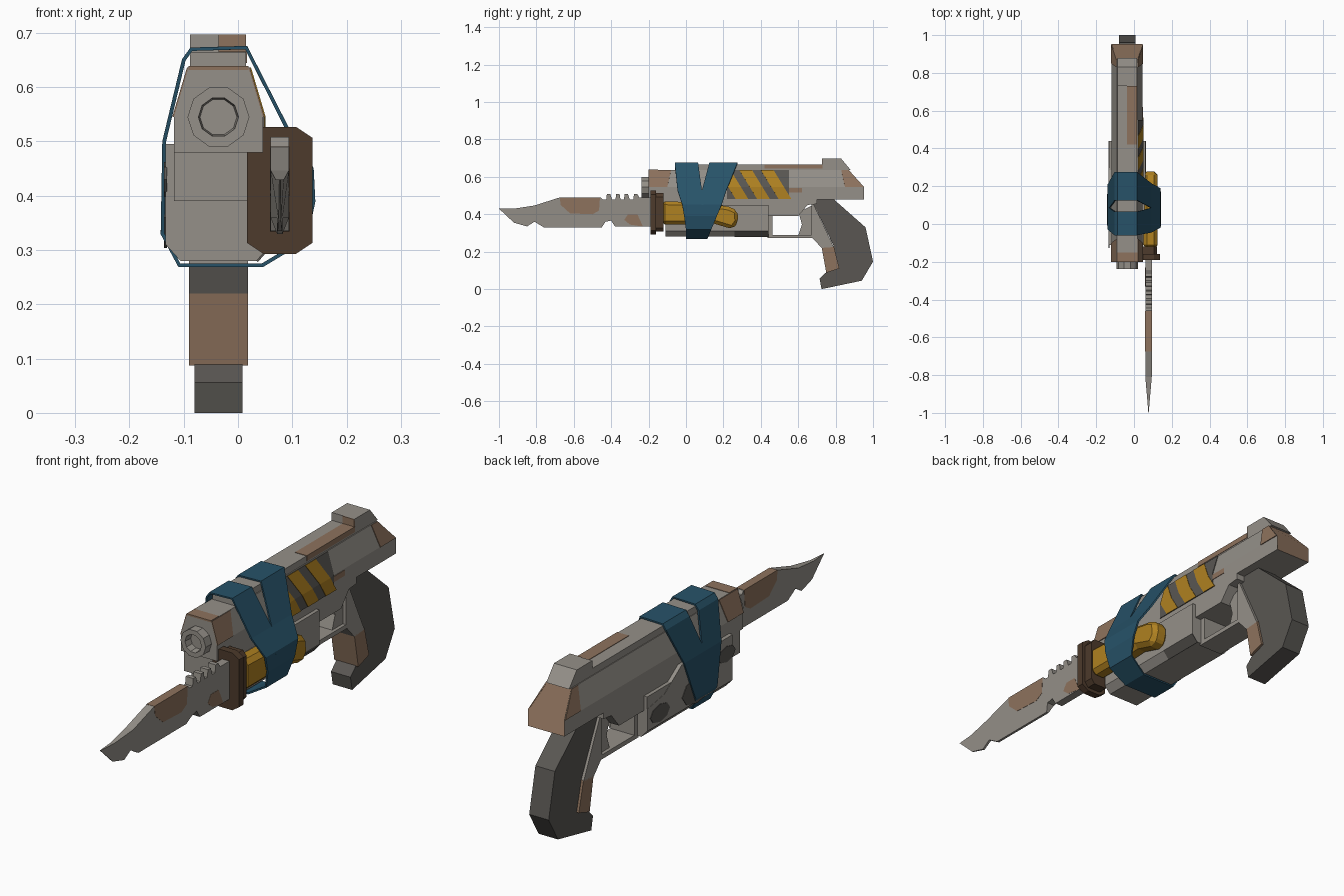
import bpy
import math

old = bpy.data.objects.get("Cube")
if old:
    bpy.data.objects.remove(old, do_unlink=True)


def material(name, rgb):
    m = bpy.data.materials.new(name)
    m.use_nodes = True
    m.diffuse_color = (*rgb, 1)
    m.node_tree.nodes["Principled BSDF"].inputs["Base Color"].default_value = (*rgb, 1)
    return m


GREY = material("worn_grey", (0.30, 0.28, 0.25))
DARK = material("dark_grey", (0.10, 0.094, 0.085))
RUST = material("rust_brown", (0.27, 0.17, 0.11))
BLUE = material("strap_blue", (0.02, 0.085, 0.14))
YELLOW = material("handle_yellow", (0.43, 0.22, 0.015))
BROWN = material("guard_brown", (0.075, 0.043, 0.025))

MID = -0.036  # centre plane of the weapon body


def make(name, verts, faces, *mats):
    me = bpy.data.meshes.new(name)
    me.from_pydata(verts, [], faces)
    for m in mats:
        me.materials.append(m)
    ob = bpy.data.objects.new(name, me)
    bpy.context.collection.objects.link(ob)
    bpy.context.view_layer.objects.active = ob
    bpy.ops.object.mode_set(mode='EDIT')
    bpy.ops.mesh.select_all(action='SELECT')
    bpy.ops.mesh.normals_make_consistent(inside=False)
    bpy.ops.object.mode_set(mode='OBJECT')
    return ob


def skin(name, rings, mats, caps=True):
    """Join equal rings of points into one shell."""
    n = len(rings[0])
    faces = [(r * n + i, r * n + (i + 1) % n, (r + 1) * n + (i + 1) % n, (r + 1) * n + i)
             for r in range(len(rings) - 1) for i in range(n)]
    if caps:
        faces += [tuple(range(n)), tuple((len(rings) - 1) * n + i for i in range(n))]
    return make(name, [p for ring in rings for p in ring], faces, *mats)


def side_prism(name, yz, x0, x1, mat):
    return skin(name, [[(x, y, z) for y, z in yz] for x in (x0, x1)], [mat])


def front_prism(name, xz, y0, y1, mat):
    return skin(name, [[(x, y, z) for x, z in xz] for y in (y0, y1)], [mat])


def box(name, x0, x1, y0, y1, z0, z1, mat):
    return side_prism(name, [(y0, z0), (y1, z0), (y1, z1), (y0, z1)], x0, x1, mat)


def band(name, stations, mat, thick=0.004, closed=False):
    """Thin sheet through stations of (x, z, y_front, y_back)."""
    verts = [(x, y, z) for x, z, a, b in stations for y in (a, b)]
    n = len(stations)
    faces = []
    for i in range(n if closed else n - 1):
        j = (i + 1) % n
        faces.append((2 * i, 2 * i + 1, 2 * j + 1, 2 * j))
    ob = make(name, verts, faces, mat)
    mod = ob.modifiers.new("thickness", 'SOLIDIFY')
    mod.thickness = thick
    mod.offset = 0
    return ob


# Slide: bevelled body with a sloped rear
half = [(0.082, 0.48), (0.082, 0.545), (0.055, 0.637)]
section = [(MID - x, z) for x, z in half] + [(MID + x, z) for x, z in reversed(half)]
slide = skin("slide", [[(x, -0.2, z) for x, z in section],
                       [(x, 0.87 if z > 0.6 else 0.953, z) for x, z in section]], [GREY, RUST])
for p in slide.data.polygons:
    if p.normal.y > 0.2 and p.normal.z > 0.2:
        p.material_index = 1
    elif len(p.vertices) == 6 and p.center.y > 0:
        p.material_index = 1 if p.center.z > 0.55 else 0
box("top_rail", MID - 0.052, MID + 0.051, -0.04, 0.8, 0.63, 0.665, GREY)
side_prism("rear_sight", [(0.73, 0.63), (0.73, 0.697), (0.83, 0.697), (0.88, 0.637)],
           MID - 0.052, MID + 0.051, GREY)

# Muzzle: stepped ring with a recessed bore
rings = []
for r, y in ((0.057, -0.19), (0.057, -0.238), (0.037, -0.238), (0.034, -0.205)):
    rings.append([(MID + r * math.cos(a * math.tau / 10), y, 0.545 + r * math.sin(a * math.tau / 10))
                  for a in range(10)])
skin("muzzle", rings, [GREY])

# Lower body and trigger housing
side_prism("receiver", [(-0.18, 0.39), (0.6, 0.39), (0.65, 0.45), (0.7, 0.455), (0.7, 0.485), (-0.18, 0.485)],
           MID - 0.082, MID + 0.082, GREY)
lower = [(0.07, 0.28), (0.097, 0.31), (0.097, 0.45)]
front_prism("lower_body", [(MID - x, z) for x, z in lower] + [(MID + x, z) for x, z in reversed(lower)],
            -0.11, 0.44, GREY)
side_prism("left_panel", [(-0.11, 0.31), (0.44, 0.31), (0.44, 0.4), (0.33, 0.42), (0.22, 0.495), (-0.11, 0.495)],
           MID - 0.098, MID - 0.06, GREY)
box("trigger_guard_front", MID - 0.054, MID + 0.054, 0.435, 0.462, 0.272, 0.41, GREY)
box("trigger_guard_bottom", MID - 0.054, MID + 0.054, 0.44, 0.7, 0.272, 0.29, GREY)
side_prism("trigger", [(0.605, 0.4), (0.62, 0.345), (0.6, 0.285), (0.7, 0.285), (0.7, 0.46), (0.62, 0.42)],
           MID - 0.04, MID + 0.04, GREY)

# Grip with its lighter front strip
side_prism("grip", [(0.67, 0.48), (0.79, 0.48), (0.96, 0.33), (1.0, 0.147), (0.94, 0.045), (0.725, 0.0),
                    (0.714, 0.056), (0.75, 0.09), (0.82, 0.11), (0.79, 0.23)],
           MID - 0.044, MID + 0.044, DARK)
side_prism("grip_strip", [(0.67, 0.48), (0.67, 0.28), (0.725, 0.22), (0.79, 0.225)],
           MID - 0.054, MID + 0.054, GREY)
side_prism("grip_strip_rust", [(0.725, 0.225), (0.79, 0.23), (0.82, 0.11), (0.75, 0.087)],
           MID - 0.054, MID + 0.054, RUST)

# Hazard panel and camouflage on the slide, laid just above its surface
SURF = [(MID + 0.083, 0.482), (MID + 0.083, 0.545), (MID + 0.056, 0.636)]


def slide_patch(name, spans, mat, lift=0.0, side=1):
    pts = SURF[len(SURF) - len(spans):]
    band(name, [(MID + side * (x - MID + lift), z, a, b) for (x, z), (a, b) in zip(pts, spans)], mat)


slide_patch("hazard_panel", [(0.22, 0.55)] * 3, DARK)
for i, top in enumerate((0.17, 0.285, 0.4)):
    shifts = [0.095, 0.056, 0]
    slide_patch(f"hazard_stripe_{i}", [(max(0.22, top + s), max(0.225, top + s + 0.068)) for s in shifts],
                YELLOW, 0.002)
for side, label in ((1, "left"), (-1, "right")):
    slide_patch(f"front_rust_{label}", [(-0.2, -0.1), (-0.2, -0.08)], RUST, 0, side)
    slide_patch(f"rear_rust_{label}", [(0.85, 0.95), (0.83, 0.87)], RUST, 0, side)
box("front_top_rust", MID - 0.055, MID + 0.055, -0.201, -0.15, 0.632, 0.639, RUST)
box("rail_rust", MID, MID + 0.053, 0.42, 0.73, 0.645, 0.667, RUST)
box("sight_rust", MID, MID + 0.051, 0.727, 0.733, 0.667, 0.697, RUST)
box("slide_smudge", MID + 0.08, MID + 0.084, 0.55, 0.62, 0.517, 0.54, RUST)

# Dark camouflage on the lower body
band("lower_dark_patch", [(MID + 0.098, 0.31, 0.26, 0.44), (MID + 0.071, 0.279, 0.26, 0.44)], DARK)
for i, (y, z, r) in enumerate(((0.12, 0.36, 0.07), (0.36, 0.355, 0.045), (-0.07, 0.43, 0.04))):
    blob = [(y + 1.4 * r * math.cos(a * math.tau / 8), z + 0.8 * r * math.sin(a * math.tau / 8))
            for a in range(8)]
    side_prism(f"right_dark_patch_{i}", blob, MID - 0.1, MID - 0.095, DARK)

# Knife blade with serrated spine
outline = [(-1, 0.43), (-0.92, 0.43), (-0.81, 0.447), (-0.675, 0.49), (-0.457, 0.49)]
for y in (-0.445, -0.395, -0.35, -0.3):
    outline += [(y, 0.478), (y + 0.018, 0.478), (y + 0.022, 0.508), (y + 0.04, 0.508)]
outline += [(-0.25, 0.49), (-0.17, 0.49), (-0.17, 0.335), (-0.38, 0.335), (-0.4, 0.366), (-0.43, 0.36),
            (-0.45, 0.33), (-0.76, 0.33), (-0.81, 0.36), (-0.85, 0.335), (-0.92, 0.355)]
KX = 0.077
blade = side_prism("knife_blade", outline, KX - 0.017, KX + 0.017, GREY)
for v in blade.data.vertices:
    f = min(1, (v.co.y + 1.01) / 0.2)
    if v.co.y < -0.44 and v.co.z < 0.37:
        f *= 0.3
    v.co.x = KX + (v.co.x - KX) * f
side_prism("blade_rust_front", [(-0.675, 0.491), (-0.46, 0.491), (-0.465, 0.42), (-0.5, 0.4), (-0.62, 0.405),
                                (-0.67, 0.45)], KX - 0.018, KX + 0.018, RUST)
side_prism("blade_rust_rear", [(-0.33, 0.37), (-0.31, 0.4), (-0.26, 0.4), (-0.23, 0.334), (-0.3, 0.345)],
           KX - 0.018, KX + 0.018, RUST)

# Knife guard: two stacked chamfered plates
for name, g, y0, y1 in (("guard_front", 0, -0.19, -0.16), ("guard_rear", 0.014, -0.165, -0.12)):
    q = [(0.03, 0.117 - g), (0.06 - g, 0.097 - g)]
    q += [(x, -z) for x, z in reversed(q)]
    q += [(-x, -z) for x, z in q]
    front_prism(name, [(KX + x, 0.41 + z) for x, z in q], y0, y1, BROWN)

# Knife handle
handle = side_prism("knife_handle", [(-0.13, 0.47), (0.1, 0.462), (0.23, 0.44), (0.275, 0.42), (0.28, 0.36),
                                     (0.25, 0.32), (0.15, 0.35), (0.05, 0.345), (-0.13, 0.345)],
                    0.05, 0.124, YELLOW)
bev = handle.modifiers.new("soft_edges", 'BEVEL')
bev.width = 0.018
bev.segments = 1

# Strap: two bands spread over the top that meet under the body
path = [(-0.1, 0.65), (-0.086, 0.67), (0.015, 0.673), (0.09, 0.525), (0.136, 0.45), (0.139, 0.39),
        (0.125, 0.32), (0.045, 0.272), (-0.108, 0.272), (-0.139, 0.33), (-0.136, 0.5)]
front = [(-0.06, 0.065)] * 3 + [(-0.045, 0.085), (-0.02, 0.105), (-0.01, 0.13), (0, 0.13),
                               (0, 0.115), (0, 0.115), (0, 0.13), (-0.03, 0.09)]
rear = [(0.125, 0.275)] * 3 + [(0.085, 0.215), (0.05, 0.19), (0.01, 0.165), (0, 0.135),
                              (0, 0.115), (0, 0.115), (0, 0.14), (0.075, 0.21)]
for name, spans in (("strap_front", front), ("strap_rear", rear)):
    band(name, [(x, z, a, b) for (x, z), (a, b) in zip(path, spans)], BLUE, 0.007, True)
